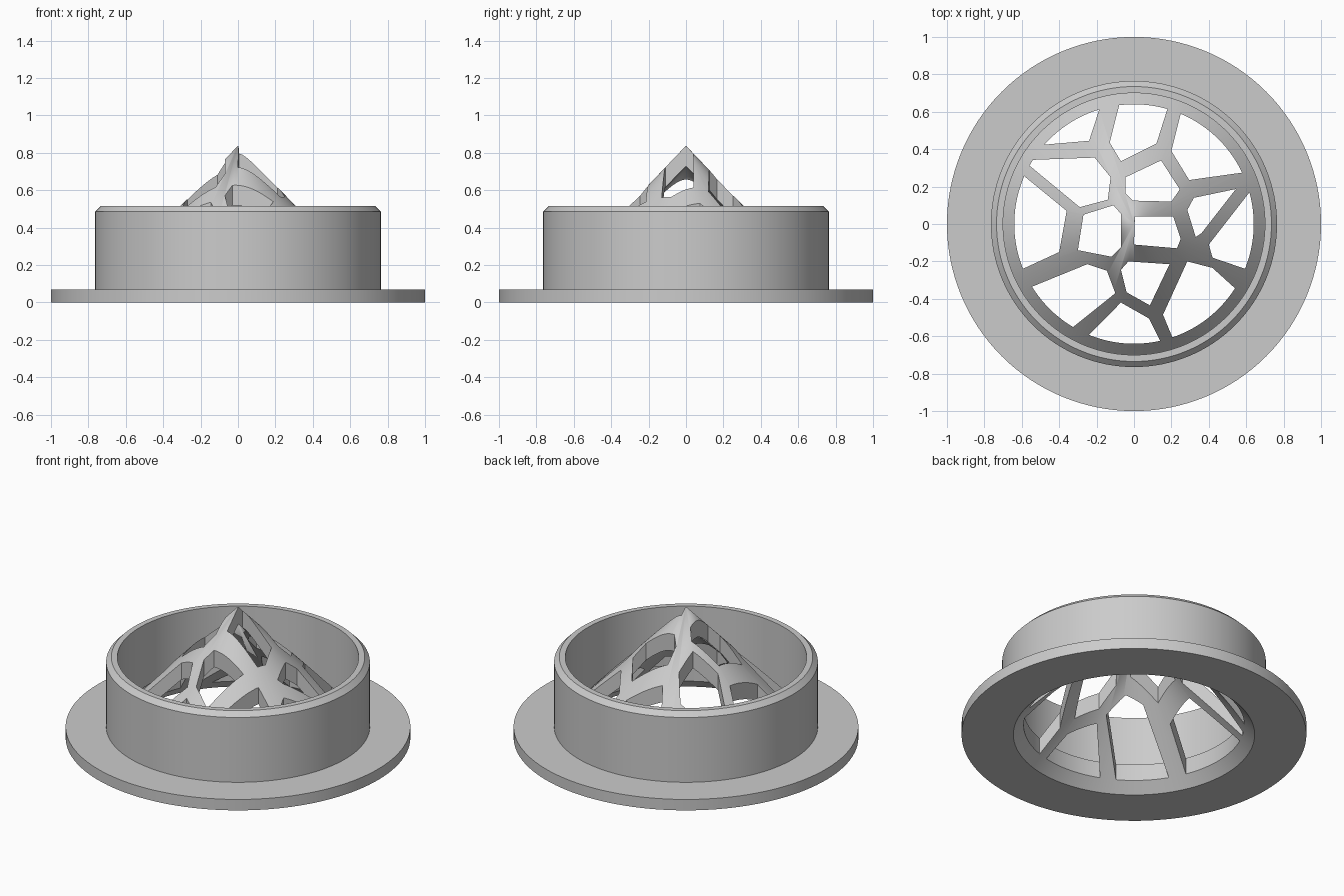
import bpy, bmesh, math

SEGMENTS = 128
OPENING = 0.64      # radius at which the rim cells of the lattice end
INNER = 0.70        # bore radius of the tube

cube = bpy.data.objects.get("Cube")
if cube:
    bpy.data.objects.remove(cube, do_unlink=True)

grey = bpy.data.materials.new("light grey")
grey.use_nodes = True
grey.diffuse_color = (0.6, 0.6, 0.6, 1)
grey.node_tree.nodes["Principled BSDF"].inputs["Base Color"].default_value = grey.diffuse_color


def make_object(name, bm):
    """Turn a bmesh into a grey scene object."""
    bmesh.ops.recalc_face_normals(bm, faces=bm.faces)
    mesh = bpy.data.meshes.new(name)
    bm.to_mesh(mesh)
    bm.free()
    mesh.materials.append(grey)
    obj = bpy.data.objects.new(name, mesh)
    bpy.context.collection.objects.link(obj)
    return obj


def lathe(name, profile):
    """Revolve a closed (radius, height) profile around the z axis."""
    bm = bmesh.new()
    verts = [bm.verts.new((r, 0, z)) for r, z in profile]
    edges = [bm.edges.new((a, b)) for a, b in zip(verts, verts[1:] + verts[:1])
             if a.co.x + b.co.x > 0]
    bmesh.ops.spin(bm, geom=verts + edges, cent=(0, 0, 0), axis=(0, 0, 1),
                   angle=math.tau, steps=SEGMENTS)
    bmesh.ops.remove_doubles(bm, verts=bm.verts, dist=1e-4)
    return make_object(name, bm)


def rim_cell(path):
    """Close an open path with an arc that follows the lattice rim."""
    start = math.atan2(path[-1][1], path[-1][0])
    end = math.atan2(path[0][1], path[0][0])
    sweep = (end - start + math.pi) % math.tau - math.pi
    steps = max(2, round(abs(sweep) / math.tau * SEGMENTS))
    arc = [(OPENING * math.cos(start + sweep * i / steps),
            OPENING * math.sin(start + sweep * i / steps)) for i in range(steps + 1)]
    return path[1:-1] + arc


def add_prism(bm, outline):
    """Add an upright prism tall enough to pass through the cone."""
    face = bm.faces.new([bm.verts.new((x, y, -0.2)) for x, y in outline])
    grown = bmesh.ops.extrude_face_region(bm, geom=[face], use_keep_orig=True)
    top = [v for v in grown["geom"] if isinstance(v, bmesh.types.BMVert)]
    bmesh.ops.translate(bm, verts=top, vec=(0, 0, 1.3))


def smooth(obj):
    bpy.ops.object.select_all(action="DESELECT")
    obj.select_set(True)
    bpy.context.view_layer.objects.active = obj
    bpy.ops.object.shade_smooth_by_angle(angle=math.radians(25))


# Flange with the chamfered tube standing on it
housing = lathe("flanged_tube", [
    (INNER, 0), (1, 0), (1, 0.07), (0.765, 0.07),
    (0.765, 0.485), (0.735, 0.515), (INNER, 0.515)])

# Hollow cone inside the tube
cone = lathe("lattice_cone", [(0, 0.73), (0, 0.838), (INNER, 0.105), (INNER, 0)])

# Cells that reach the rim, each given as a path from rim to rim
rim_paths = [
    [(-.08, .64), (-.13, .435), (-.07, .335), (.12, .43), (.18, .62)],
    [(.25, .59), (.2, .39), (.295, .235), (.6, .285)],
    [(.62, .17), (.4, -.11), (.42, -.18), (.595, -.24)],
    [(.55, -.35), (.42, -.235), (.285, -.2), (.155, -.485), (.205, -.605)],
    [(.14, -.625), (.08, -.505), (-.07, -.42), (-.24, -.59)],
    [(-.325, -.55), (-.1, -.37), (-.145, -.25), (-.25, -.215), (-.545, -.335)],
    [(-.595, -.24), (-.4, -.15), (-.36, .07), (-.585, .255)],
    [(-.555, .31), (-.29, .09), (-.14, .13), (-.125, .25), (-.21, .355), (-.52, .33)],
    [(-.48, .425), (-.24, .445), (-.185, .61)],
]

# Closed cells around the tip
inner_cells = [
    [(-.27, .05), (-.11, .1), (-.07, .055), (-.07, -.125), (-.12, -.175), (-.3, -.14)],
    [(-.045, .25), (.145, .34), (.245, .185), (.2, .12), (-.005, .125), (-.045, .165)],
    [(.005, .04), (.21, .04), (.25, -.08), (.23, -.13), (0, -.11)],
    [(-.03, -.2), (.19, -.215), (.085, -.435), (-.04, -.365), (-.07, -.245)],
    [(.285, .075), (.32, .14), (.545, .187), (.36, -.05), (.33, -.07)],
]

# Cut the cells straight down through the cone
bm = bmesh.new()
for outline in [rim_cell(p) for p in rim_paths] + inner_cells:
    add_prism(bm, outline)
cutter = make_object("cell_cutter", bm)
cutter.hide_render = True

cut = cone.modifiers.new("cells", "BOOLEAN")
cut.operation = "DIFFERENCE"
cut.solver = "EXACT"
cut.object = cutter
bpy.context.view_layer.objects.active = cone
bpy.ops.object.modifier_apply(modifier=cut.name)
bpy.data.objects.remove(cutter, do_unlink=True)

smooth(housing)
smooth(cone)
